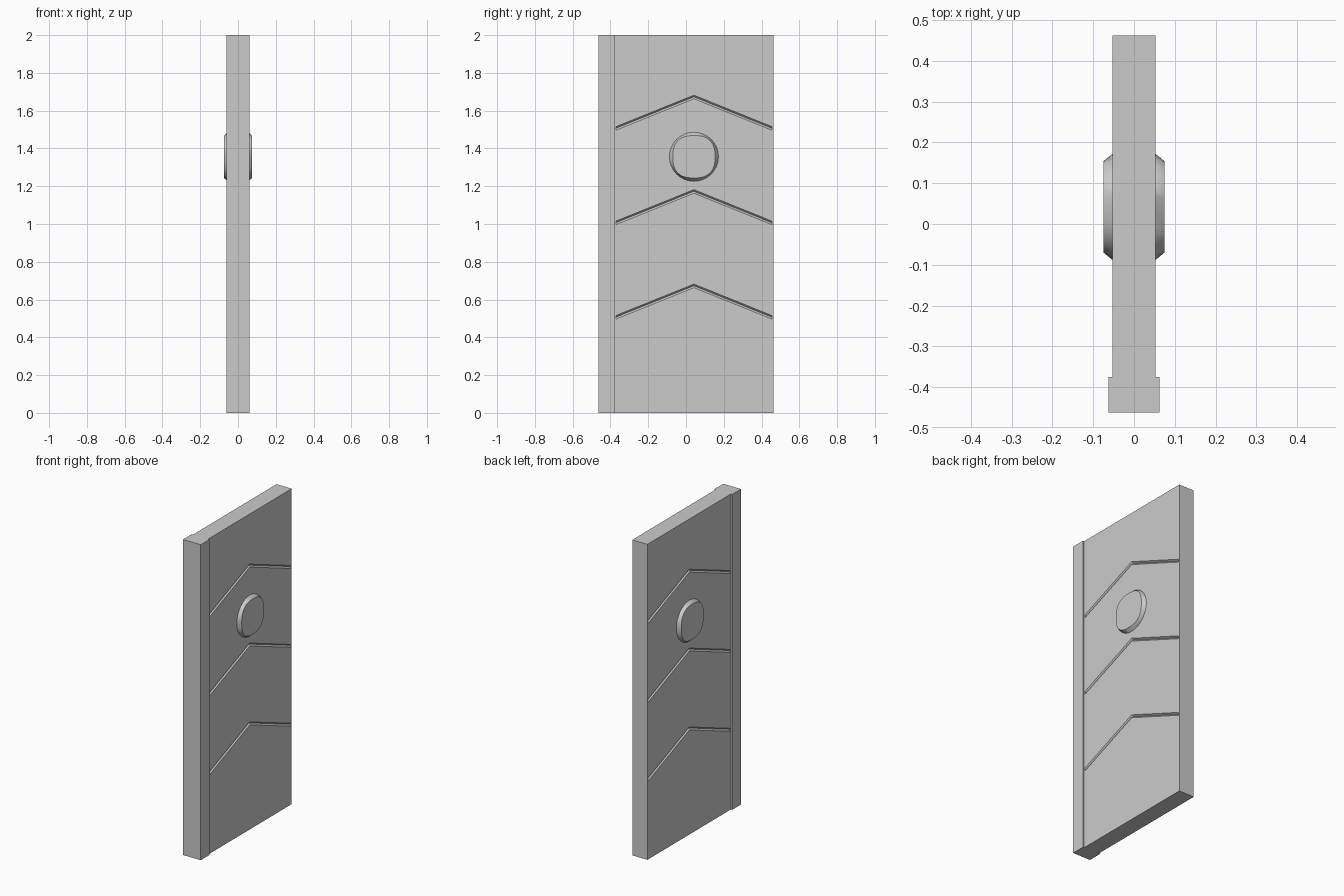
import bpy, bmesh
from math import cos, sin, pi

if "Cube" in bpy.data.objects:
    bpy.data.objects.remove(bpy.data.objects["Cube"])

T = 0.053            # half thickness of the panel
CY = 0.042           # y of the emblem axis and chevron peaks


def make_object(name, bm):
    bmesh.ops.recalc_face_normals(bm, faces=bm.faces)
    mesh = bpy.data.meshes.new(name)
    bm.to_mesh(mesh)
    bm.free()
    obj = bpy.data.objects.new(name, mesh)
    bpy.context.collection.objects.link(obj)
    return obj


def box(name, x, y0, y1, z0, z1):
    bm = bmesh.new()
    bmesh.ops.create_cube(bm, size=1)
    for v in bm.verts:
        v.co = (v.co.x * 2 * x, y0 + (v.co.y + 0.5) * (y1 - y0), z0 + (v.co.z + 0.5) * (z1 - z0))
    return make_object(name, bm)


def loft(bm, rings):
    loops = [[bm.verts.new(p) for p in ring] for ring in rings]
    n = len(loops[0])
    for a, b in zip(loops, loops[1:]):
        for i in range(n):
            j = (i + 1) % n
            bm.faces.new((a[i], a[j], b[j], b[i]))
    bm.faces.new(loops[0])
    bm.faces.new(loops[-1])


# Door panel and its thicker edge post
panel = box("door_panel", T, -0.38, 0.462, 0, 2)
box("edge_post", 0.062, -0.462, -0.375, 0, 2)

# Chevron groove cutters on both faces
groove = [(T + 0.02, 0), (T, 0), (T - 0.01, -0.009), (T, -0.019), (T + 0.02, -0.019)]
bm = bmesh.new()
for side in (-1, 1):
    for peak in (0.682, 1.182, 1.682):
        stations = [(CY - 0.412, peak - 0.166), (CY, peak), (CY + 0.412, peak - 0.166)]
        loft(bm, [[(side * x, y, z + dz) for x, dz in groove] for y, z in stations])
cutter = make_object("groove_cutter", bm)
cutter.hide_render = True
cutter.display_type = 'WIRE'
cut = panel.modifiers.new("grooves", 'BOOLEAN')
cut.object = cutter
cut.operation = 'DIFFERENCE'
cut.solver = 'EXACT'


# Round boss through the panel, bevelling into a soft-square face
def ring(x, r, power, n=32):
    pts = []
    for i in range(n):
        c, s = cos(2 * pi * i / n), sin(2 * pi * i / n)
        k = r / (abs(c) ** power + abs(s) ** power) ** (1 / power)
        pts.append((x, CY + k * c, 1.356 + k * s))
    return pts


bm = bmesh.new()
loft(bm, [ring(-0.075, 0.112, 2.6), ring(-T, 0.13, 2), ring(T, 0.13, 2), ring(0.075, 0.112, 2.6)])
boss = make_object("round_boss", bm)
bpy.context.view_layer.objects.active = boss
boss.select_set(True)
bpy.ops.object.shade_smooth_by_angle()
